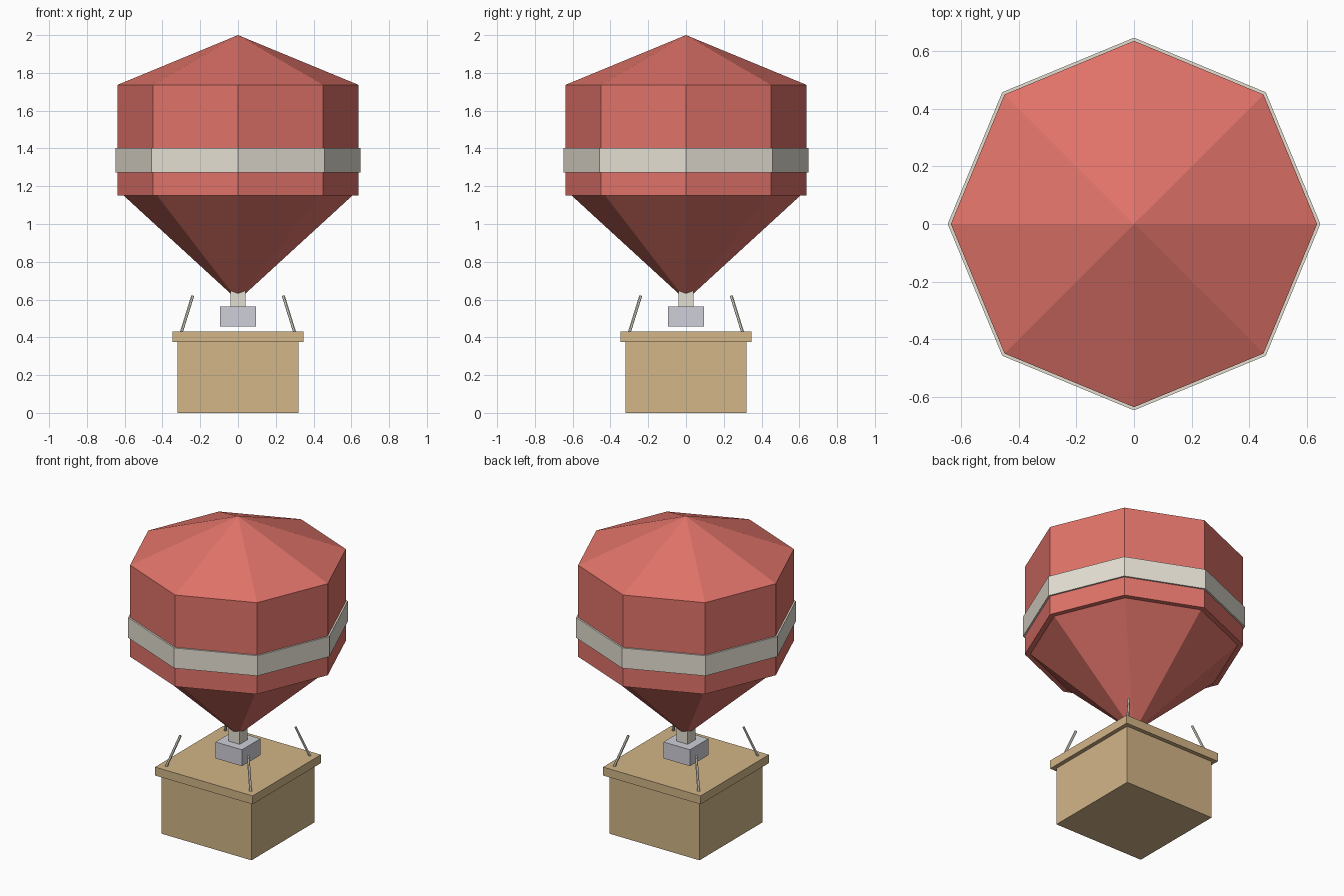
import bpy, math
from mathutils import Vector

if "Cube" in bpy.data.objects:
    bpy.data.objects.remove(bpy.data.objects["Cube"])


def material(name, rgb):
    m = bpy.data.materials.new(name)
    m.diffuse_color = (*rgb, 1.0)
    m.use_nodes = True
    m.node_tree.nodes["Principled BSDF"].inputs["Base Color"].default_value = m.diffuse_color
    return m


RED = material("coral_red", (0.75, 0.172, 0.142))
CREAM = material("cream", (0.78, 0.74, 0.65))
TAN = material("wicker_tan", (0.645, 0.465, 0.245))
GREY = material("burner_grey", (0.62, 0.62, 0.69))


def make(name, verts, faces, mat):
    me = bpy.data.meshes.new(name)
    me.from_pydata(verts, [], faces)
    me.materials.append(mat)
    ob = bpy.data.objects.new(name, me)
    bpy.context.collection.objects.link(ob)
    return ob


def lathe(name, profile, sides, mat, apex=None):
    """Closed solid from (radius, z) rings listed bottom to top."""
    verts, faces = [], []
    for r, z in profile:
        for i in range(sides):
            a = 2 * math.pi * i / sides
            verts.append((r * math.cos(a), r * math.sin(a), z))
    for k in range(len(profile) - 1):
        b = k * sides
        for i in range(sides):
            j = (i + 1) % sides
            faces.append((b + i, b + j, b + sides + j, b + sides + i))
    faces.append(tuple(reversed(range(sides))))
    top = (len(profile) - 1) * sides
    if apex is None:
        faces.append(tuple(range(top, top + sides)))
    else:
        verts.append((0, 0, apex))
        faces += [(top + i, top + (i + 1) % sides, len(verts) - 1)
                  for i in range(sides)]
    return make(name, verts, faces, mat)


def box(name, half, z0, z1, mat):
    """Square upright block centred on the axis."""
    h = half
    ring = [(-h, -h), (h, -h), (h, h), (-h, h)]
    verts = [(x, y, z) for z in (z0, z1) for x, y in ring]
    faces = [(3, 2, 1, 0), (4, 5, 6, 7)]
    faces += [(i, (i + 1) % 4, 4 + (i + 1) % 4, 4 + i) for i in range(4)]
    return make(name, verts, faces, mat)


# Balloon envelope: octagonal drum with pointed crown, and funnel below
lathe("envelope", [(0.637, 1.15), (0.637, 1.737)], 8, RED, apex=2.0)
lathe("envelope_funnel", [(0.04, 0.632), (0.607, 1.152)], 8, RED)

# Stripe around the drum
lathe("envelope_band", [(0.648, 1.272), (0.648, 1.402)], 8, CREAM)

# Burner hanging from its neck
box("burner_neck", 0.04, 0.555, 0.66, CREAM)
box("burner", 0.094, 0.457, 0.562, GREY)

# Basket and rim
box("basket", 0.32, 0.0, 0.38, TAN)
box("basket_rim", 0.346, 0.376, 0.43, TAN)

# Leaning ropes at the four corners
for sx in (-1, 1):
    for sy in (-1, 1):
        low = Vector((sx * 0.302, sy * 0.302, 0.42))
        high = Vector((sx * 0.24, sy * 0.24, 0.62))
        axis = high - low
        rope = lathe("rope", [(0.008, 0.0), (0.008, axis.length)], 6, CREAM)
        rope.rotation_mode = 'QUATERNION'
        rope.rotation_quaternion = axis.to_track_quat('Z', 'Y')
        rope.location = low
